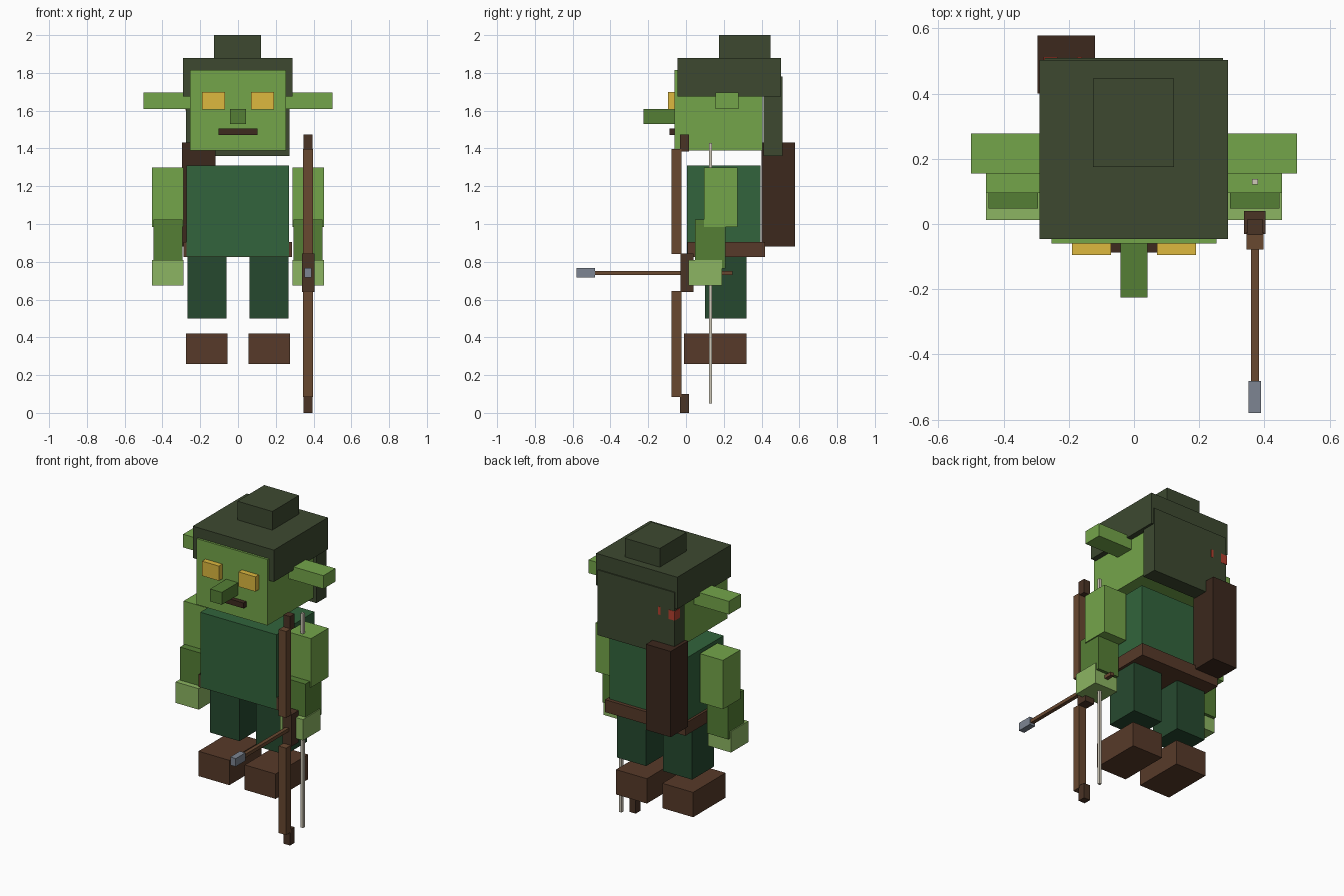
import bpy, bmesh
from mathutils import Matrix, Vector

if "Cube" in bpy.data.objects:
    bpy.data.objects.remove(bpy.data.objects["Cube"])


def material(name, hex_code):
    srgb = [int(hex_code[i:i + 2], 16) / 255 for i in (0, 2, 4)]
    lin = [c / 12.92 if c < 0.04045 else ((c + 0.055) / 1.055) ** 2.4 for c in srgb]
    m = bpy.data.materials.new(name)
    m.diffuse_color = (*lin, 1)
    m.use_nodes = True
    m.node_tree.nodes["Principled BSDF"].inputs["Base Color"].default_value = m.diffuse_color
    return m


SKIN = material("skin", "74A54A")
SKIN_DARK = material("dark_skin", "557F35")
SKIN_LIGHT = material("light_skin", "8CB562")
HOOD = material("hood_cloth", "3D4930")
TUNIC = material("tunic_cloth", "32643C")
TROUSER = material("trouser_cloth", "26492F")
LEATHER = material("leather", "573A29")
DARK = material("dark_leather", "3D2A1F")
WOOD = material("wood", "684830")
GRIP = material("dark_wood", "4A3325")
AMBER = material("amber", "DDB83F")
STEEL = material("steel", "7D8592")
STRING = material("string", "CFC8B8")
RED = material("red_feather", "B5402F")


def box(name, x, y, z, mat):
    """Box spanning the given (min, max) ranges."""
    lo, hi = Vector((x[0], y[0], z[0])), Vector((x[1], y[1], z[1]))
    bm = bmesh.new()
    bmesh.ops.create_cube(bm, size=1, matrix=Matrix.Diagonal((*(hi - lo), 1)))
    me = bpy.data.meshes.new(name)
    bm.to_mesh(me)
    bm.free()
    me.materials.append(mat)
    ob = bpy.data.objects.new(name, me)
    ob.location = (lo + hi) / 2
    bpy.context.collection.objects.link(ob)
    return ob


def pair(name, x, y, z, mat):
    """The same box on both sides of x = 0."""
    box(name + "_left", x, y, z, mat)
    box(name + "_right", (-x[1], -x[0]), y, z, mat)


# Head and face
box("head", (-0.253, 0.253), (-0.06, 0.405), (1.39, 1.815), SKIN)
pair("eye", (0.07, 0.19), (-0.095, -0.05), (1.605, 1.70), AMBER)
box("nose", (-0.042, 0.042), (-0.225, -0.05), (1.53, 1.61), SKIN_DARK)
box("mouth", (-0.103, 0.102), (-0.088, -0.05), (1.47, 1.505), DARK)
pair("ear", (0.25, 0.50), (0.155, 0.278), (1.61, 1.695), SKIN)

# Hood
box("hood", (-0.29, 0.288), (-0.046, 0.503), (1.675, 1.88), HOOD)
box("hood_back", (-0.275, 0.273), (0.41, 0.51), (1.36, 1.78), HOOD)
box("hood_top", (-0.126, 0.122), (0.175, 0.447), (1.86, 2.0), HOOD)

# Body
box("tunic", (-0.273, 0.27), (0.006, 0.394), (0.827, 1.31), TUNIC)
box("belt", (-0.288, 0.286), (0.008, 0.417), (0.825, 0.905), LEATHER)
pair("leg", (0.06, 0.268), (0.10, 0.32), (0.50, 0.83), TROUSER)
pair("boot", (0.055, 0.275), (-0.01, 0.32), (0.26, 0.42), LEATHER)

# Arms
pair("upper_arm", (0.289, 0.454), (0.095, 0.272), (0.985, 1.30), SKIN)
pair("forearm", (0.295, 0.447), (0.048, 0.21), (0.765, 1.023), SKIN_DARK)
pair("hand", (0.289, 0.454), (0.013, 0.19), (0.675, 0.81), SKIN_LIGHT)

# Quiver with feathers just breaking through the hood
box("quiver", (-0.296, -0.119), (0.40, 0.578), (0.88, 1.432), material("quiver_hide", "3C281D"))
box("feather_outer", (-0.278, -0.235), (0.46, 0.512), (1.60, 1.66), RED)
box("feather_inner", (-0.175, -0.16), (0.46, 0.512), (1.61, 1.66), RED)

# Bow
box("bow_grip", (0.338, 0.404), (-0.03, 0.04), (0.64, 0.845), GRIP)
for side, limb, tip in (("upper", (0.84, 1.397), (1.385, 1.475)),
                        ("lower", (0.085, 0.645), (0.0, 0.10))):
    box("bow_limb_" + side, (0.345, 0.397), (-0.078, -0.025), limb, WOOD)
    box("bow_tip_" + side, (0.348, 0.394), (-0.033, 0.015), tip, GRIP)
box("bow_string", (0.362, 0.38), (0.121, 0.138), (0.05, 1.43), STRING)

# Nocked arrow
box("arrow_shaft", (0.359, 0.383), (-0.49, 0.245), (0.73, 0.752), WOOD)
box("arrow_head", (0.351, 0.39), (-0.58, -0.482), (0.716, 0.768), STEEL)
